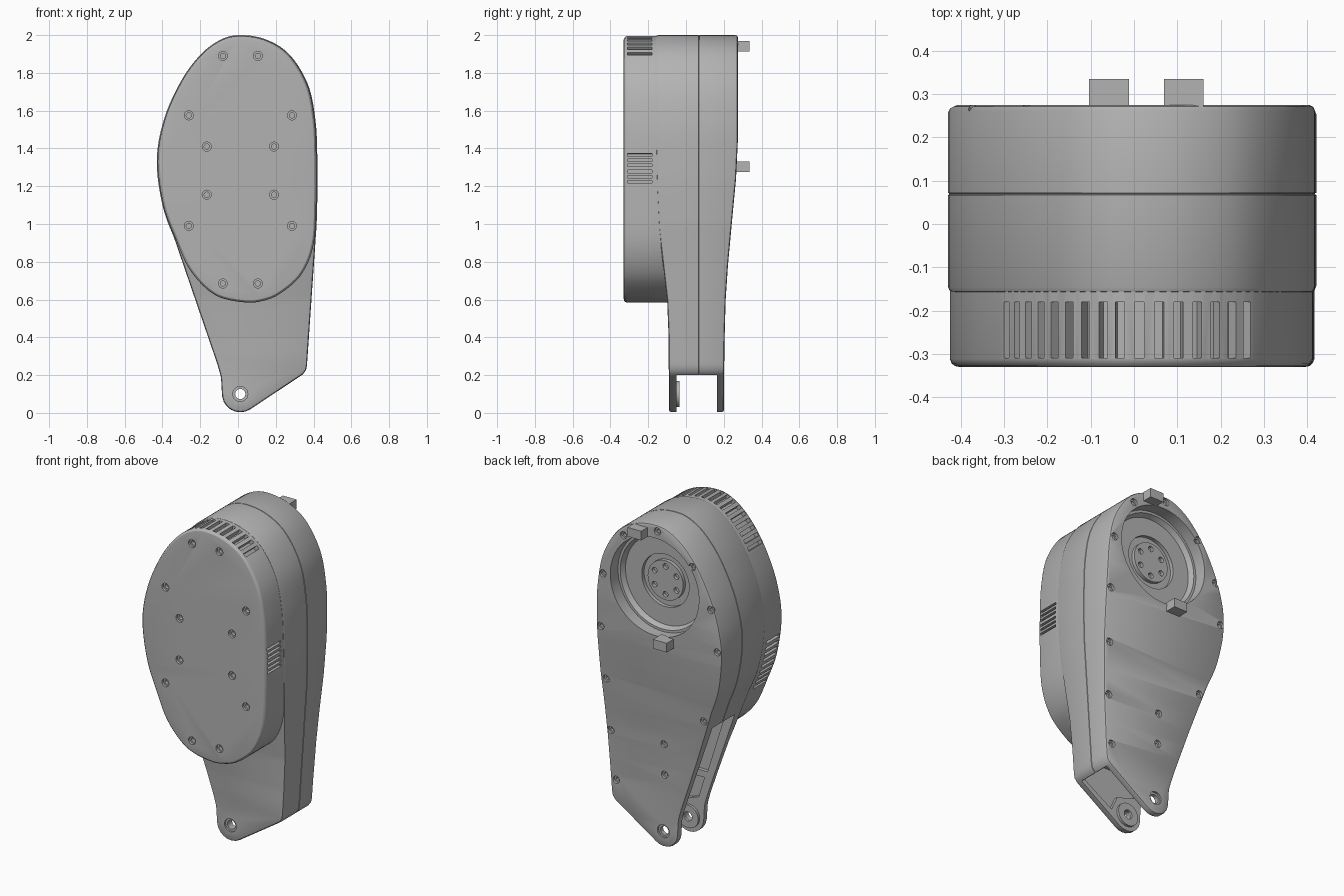
import bpy, bmesh, math
from mathutils import Matrix, Vector

if "Cube" in bpy.data.objects:
    bpy.data.objects.remove(bpy.data.objects["Cube"])

grey = bpy.data.materials.new("satin_grey")
grey.use_nodes = True
colour = (0.45, 0.45, 0.45, 1)
grey.diffuse_color = colour
grey.node_tree.nodes["Principled BSDF"].inputs["Base Color"].default_value = colour


# ---------- helpers ----------
def catmull(pts, steps=12):
    """Closed smooth curve through points."""
    p, out = [Vector(q) for q in pts], []
    n = len(p)
    for i in range(n):
        a, b, c, d = p[i - 1], p[i], p[(i + 1) % n], p[(i + 2) % n]
        for k in range(steps):
            t = k / steps
            out.append(0.5 * (2 * b + (c - a) * t + (2 * a - 5 * b + 4 * c - d) * t ** 2
                              + (3 * b - a - 3 * c + d) * t ** 3))
    return out


def resample(pts, n):
    """Closed outline with n evenly spaced points."""
    ring = [Vector(q) for q in pts]
    ring.append(ring[0])
    lengths = [(b - a).length for a, b in zip(ring, ring[1:])]
    step, out, i, done = sum(lengths) / n, [], 0, 0.0
    for k in range(n):
        while i < len(lengths) - 1 and done + lengths[i] < k * step:
            done += lengths[i]
            i += 1
        out.append(ring[i].lerp(ring[i + 1], (k * step - done) / max(lengths[i], 1e-9)))
    return out


def arc(cx, cz, r, a0, a1, n=10):
    angles = [math.radians(a0 + (a1 - a0) * k / n) for k in range(n + 1)]
    return [(cx + r * math.cos(a), cz + r * math.sin(a)) for a in angles]


def inward(pts, i):
    t = (pts[(i + 1) % len(pts)] - pts[i - 1]).normalized()
    return Vector((-t.y, t.x))


def loft(bm, pts, rings):
    """Stack the x-z outline along y; rings are (y, inset)."""
    pts = [Vector(p) for p in pts]
    n, loops = len(pts), []
    for y, inset in rings:
        moved = [p + inward(pts, i) * inset if inset else p for i, p in enumerate(pts)]
        loops.append([bm.verts.new((p.x, y, p.y)) for p in moved])
    for a, b in zip(loops, loops[1:]):
        for i in range(n):
            bm.faces.new((a[i], a[(i + 1) % n], b[(i + 1) % n], b[i]))
    bm.faces.new(loops[0])
    bm.faces.new(loops[-1])


def lathe(bm, cx, cz, profile, n=24, closed=False):
    """Spin (radius, y) points about a y-axis through (cx, cz)."""
    loops = []
    for r, y in profile:
        loops.append([bm.verts.new((cx + r * math.cos(math.tau * k / n), y,
                                    cz + r * math.sin(math.tau * k / n))) for k in range(n)])
    pairs = list(zip(loops, loops[1:])) + ([(loops[-1], loops[0])] if closed else [])
    for a, b in pairs:
        for i in range(n):
            bm.faces.new((a[i], a[(i + 1) % n], b[(i + 1) % n], b[i]))
    if not closed:
        bm.faces.new(loops[0])
        bm.faces.new(loops[-1])


def box(bm, centre, size, angle=0):
    m = (Matrix.Translation(centre) @ Matrix.Rotation(angle, 4, 'Y')
         @ Matrix.Diagonal((*size, 1)))
    bmesh.ops.create_cube(bm, size=1, matrix=m)


def make(name, bm):
    bmesh.ops.recalc_face_normals(bm, faces=bm.faces)
    mesh = bpy.data.meshes.new(name)
    bm.to_mesh(mesh)
    bm.free()
    mesh.materials.append(grey)
    obj = bpy.data.objects.new(name, mesh)
    bpy.context.collection.objects.link(obj)
    return obj


def select(obj):
    bpy.ops.object.select_all(action='DESELECT')
    obj.select_set(True)
    bpy.context.view_layer.objects.active = obj


def cut(target, bm):
    cutter = make("cutter", bm)
    cutter.hide_render = True
    mod = target.modifiers.new("cut", 'BOOLEAN')
    mod.operation, mod.solver, mod.object = 'DIFFERENCE', 'EXACT', cutter
    select(target)
    bpy.ops.object.modifier_apply(modifier=mod.name)
    bpy.data.objects.remove(cutter)


def smooth(obj):
    select(obj)
    bpy.ops.object.shade_smooth_by_angle(angle=math.radians(28))


def level(z, table):
    """Piecewise linear lookup."""
    for (z0, v0), (z1, v1) in zip(table, table[1:]):
        if z <= z1:
            return v0 + (v1 - v0) * (z - z0) / (z1 - z0)
    return table[-1][1]


# ---------- outlines ----------
egg = catmull([(.035, .58), (.14, .59), (.23, .63), (.34, .73), (.405, .89), (.42, 1.13),
               (.42, 1.35), (.41, 1.55), (.37, 1.74), (.27, 1.9), (.14, 1.98), (0, 2.0),
               (-.1, 1.972), (-.2, 1.895), (-.3, 1.76), (-.39, 1.56), (-.43, 1.34),
               (-.4, 1.1), (-.335, .92), (-.256, .75), (-.125, .62)])
pivot = (.012, .1)
leg = ([(-.11, .26), (-.09, .19)] + arc(*pivot, .097, 180, 300)
       + arc(.305, .25, .06, -60, 0))
body_outline = resample([p for p in egg if p.y > .93] + leg, 170)

# ---------- main housing: flat loft, then its front and back taper towards the leg ----------
front = [(-.1, -.09), (.4, -.092), (.6, -.1), (.78, -.121), (.98, -.144), (1.2, -.155), (1.45, -.16)]
back = [(-.1, .2), (.35, .203), (.6, .21), (.78, .222), (1.03, .245), (1.24, .265), (1.45, .275)]
bm = bmesh.new()
loft(bm, body_outline, [(-.16, .012), (-.156, .004), (-.146, 0), (.067, 0), (.068, .003),
                        (.071, .003), (.072, 0), (.261, 0), (.271, .004), (.275, .012)])
for z, _ in front + back:
    bmesh.ops.bisect_plane(bm, geom=bm.verts[:] + bm.edges[:] + bm.faces[:],
                           plane_co=(0, 0, z), plane_no=(0, 0, 1))
for v in bm.verts:
    if v.co.y < 0:
        v.co.y += level(v.co.z, front) + .16
    elif v.co.y > .1:
        v.co.y += level(v.co.z, back) - .275
housing = make("housing", bm)

# Fork gap in the leg, open below and on one side
bm = bmesh.new()
loft(bm, [(-.6, -.1), (.6, -.1), (.6, .2), (.335, .2), (.38, .8), (-.6, .8)], [(-.05, 0), (.165, 0)])
cut(housing, bm)

# Shallow pockets inside the front fork plate, and the pivot hole
bm = bmesh.new()
for panel in ([(.12, .1), (.31, .215), (.325, .36), (-.09, .36), (-.05, .23), (.08, .19)],
              [(-.11, .4), (.33, .4), (.36, .75), (-.22, .75)]):
    loft(bm, panel, [(-.072, 0), (-.04, 0)])
lathe(bm, *pivot, [(.04, -.2), (.04, -.08), (.027, -.08), (.027, .19), (.04, .19), (.04, .3)])
cut(housing, bm)

# Round drive recess in the back, with a raised hub in a ring groove
hub = (.02, 1.62)
bm = bmesh.new()
lathe(bm, *hub, [(.12, .17), (.12, .148), (.16, .148), (.16, .17), (.27, .17),
                 (.285, .2), (.3, .2), (.3, .4)], 64)
cut(housing, bm)

# Hub bolt holes and back screw holes
bm = bmesh.new()
for k in range(6):
    a = math.tau * k / 6 + math.pi / 6
    lathe(bm, hub[0] + .085 * math.cos(a), hub[1] + .085 * math.sin(a), [(.017, .15), (.017, .2)], 16)
for x, z in [(.23, 1.88), (0, 1.965), (-.235, 1.81), (-.36, 1.58), (-.4, 1.33), (-.28, .86), (.37, 1.61),
             (.39, 1.28), (.375, .95), (.36, .63), (.33, .33), (0, .64), (0, .45)]:
    y = level(z, back)
    lathe(bm, x, z, [(.012, y - .03), (.012, y - .015), (.022, y - .015), (.022, y + .05)], 16)
cut(housing, bm)
smooth(housing)

# ---------- front cover ----------
cover_outline = resample(egg, 130)
bm = bmesh.new()
loft(bm, cover_outline, [(-.33, .026), (-.328, .016), (-.322, .009), (-.312, .005), (-.08, .005)])
cover = make("front_cover", bm)

# Cooling slots spaced along the rim, and front screw holes
bm = bmesh.new()
path = resample(egg, 800)


def nearest(x, z):
    return min(range(len(path)), key=lambda i: (path[i] - Vector((x, z))).length)


for start, end, count, width in [((.265, 1.905), (-.3, 1.76), 16, .022),
                                 ((-.425, 1.22), (-.335, .92), 9, .018),
                                 ((.42, 1.225), (.42, 1.365), 6, .014)]:
    i0, i1 = nearest(*start), nearest(*end)
    for k in range(count):
        i = round(i0 + (i1 - i0) * k / (count - 1))
        n = inward(path, i)
        box(bm, (path[i].x, -.245, path[i].y), (.07, .13, width), -math.atan2(n.y, n.x))
for dx, z in [(.0925, 1.89), (.273, 1.575), (.178, 1.41), (.178, 1.155), (.273, .99), (.0925, .685)]:
    for side in (-1, 1):
        lathe(bm, .0125 + side * dx, z, [(.024, -.4), (.024, -.315), (.014, -.315), (.014, -.295)], 16)
cut(cover, bm)
smooth(cover)

# ---------- pivot boss on the inner face of the front fork plate ----------
bm = bmesh.new()
lathe(bm, *pivot, [(.028, -.055), (.07, -.055), (.07, -.035), (.028, -.035)], 32, closed=True)
smooth(make("pivot_boss", bm))

# ---------- locating tabs beside the recess ----------
for name, x, z in [("upper_tab", .115, 1.942), ("lower_tab", -.058, 1.303)]:
    bm = bmesh.new()
    box(bm, (x, .295, z), (.092, .08, .056))
    make(name, bm)
